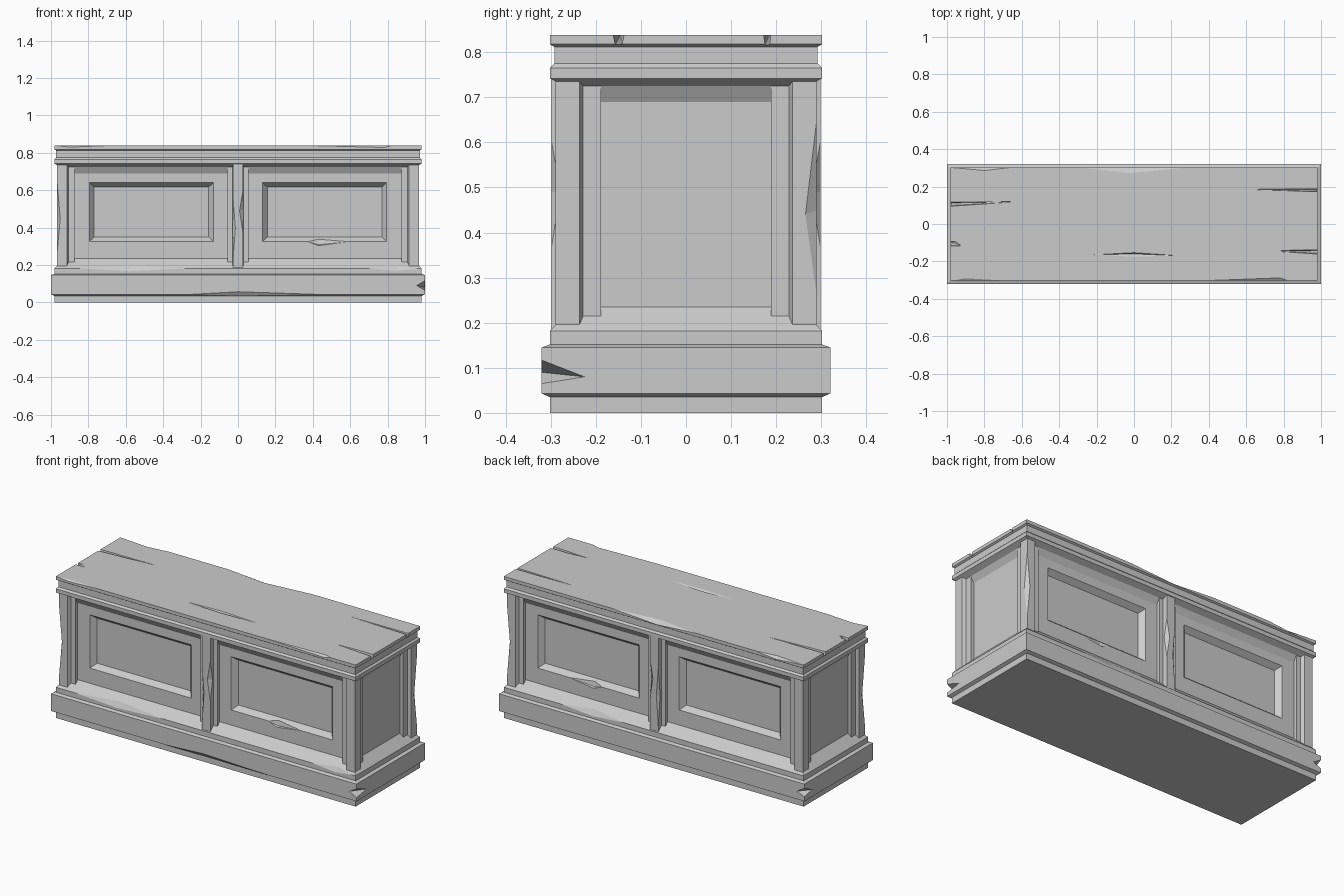
import bpy, bmesh
from mathutils import Vector as V

if "Cube" in bpy.data.objects:
    bpy.data.objects.remove(bpy.data.objects["Cube"])


def loft(name, rings):
    # skin equal-length vertex rings and cap both ends
    bm = bmesh.new()
    rings = [[bm.verts.new(p) for p in ring] for ring in rings]
    n = len(rings[0])
    for a, b in zip(rings, rings[1:]):
        for k in range(n):
            bm.faces.new((a[k], a[(k + 1) % n], b[(k + 1) % n], b[k]))
    bm.faces.new(rings[0])
    bm.faces.new(rings[-1])
    return make_object(name, bm)


def make_object(name, bm):
    bmesh.ops.recalc_face_normals(bm, faces=bm.faces[:])
    mesh = bpy.data.meshes.new(name)
    bm.to_mesh(mesh)
    bm.free()
    ob = bpy.data.objects.new(name, mesh)
    bpy.context.collection.objects.link(ob)
    return ob


def loft_rects(name, profile, hx, hy):
    # stacked rectangles given as (inset, z)
    return loft(name, [[(sx * (hx - i), sy * (hy - i), z)
                        for sx, sy in ((-1, -1), (1, -1), (1, 1), (-1, 1))] for i, z in profile])


def prism(name, outline, z0, z1):
    return loft(name, [[(x, y, z) for x, y in outline] for z in (z0, z1)])


def carve(target, hulls):
    # subtract convex solids, then discard the cutter
    bm = bmesh.new()
    for pts in hulls:
        bmesh.ops.convex_hull(bm, input=[bm.verts.new(p) for p in pts])
    cutter = make_object("cutter", bm)
    cutter.hide_render = True
    mod = target.modifiers.new("carve", 'BOOLEAN')
    mod.operation, mod.solver, mod.object = 'DIFFERENCE', 'EXACT', cutter
    bpy.context.view_layer.objects.active = target
    bpy.ops.object.modifier_apply(modifier=mod.name)
    bpy.data.objects.remove(cutter)


def chip(a, b, p, q):
    # nick on edge a-b reaching to p and q on the two adjoining faces
    a, b, p, q = map(V, (a, b, p, q))
    m = (a + b) / 2
    return [a, b, p, q, m * 2 - (p + q) / 2]


def edge_chip(x0, x1, xm, y, z, dy, dz):
    # nick along an edge that runs in x
    return chip((x0, y, z), (x1, y, z), (xm, y, z + dz), (xm, y + dy[0], z + dy[1]))


def crack(s, length, y, w, y_tip):
    # tapering split running in from an end of the lid
    x = s * 1.0
    return [(x, y - w, .85), (x, y + w, .85), (x, y - w * .5, .815), (x, y + w * .5, .815),
            (s * (.98 - length * .5), y + w * .8, .84), (s * (.98 - length), y_tip, .839)]


def recess(cx, s):
    # tapered sunken panel in the front (s=-1) or back (s=1)
    return [(cx + sx * hx, s * y, .4825 + sz * hz)
            for y, hx, hz in ((.26, .341, .166), (.22, .306, .133))
            for sx in (-1, 1) for sz in (-1, 1)]


# Body: plinth, ledge, recessed walls, cornice and lid
body = loft_rects("chest_body", [
    (.018, 0), (.018, .035), (0, .043), (0, .145), (.018, .152), (.018, .182),
    (.07, .235), (.07, .69), (.05, .725), (.018, .742), (.018, .765), (.028, .775),
    (.028, .812), (.018, .818), (.018, .838)], 1.0, .32)

# Sunken panels
carve(body, [recess(cx, s) for cx in (-.463, .463) for s in (-1, 1)])

# Lid cracks and grooves
carve(body, [
    crack(-1, .37, .105, .014, .12), crack(-1, .06, -.105, .014, -.117),
    crack(1, .38, .18, .010, .185), crack(1, .24, -.15, .015, -.145),
    [(-.24, -.165, .839), (.26, -.17, .839), (0, -.15, .842), (0, -.182, .842), (0, -.16, .829)]])

# Worn edges of lid, ledge, plinth and panel
carve(body, [
    edge_chip(-.28, .28, -.02, .302, .838, (-.03, 0), -.018),
    edge_chip(-.975, -.66, -.8, .302, .838, (-.016, 0), -.014),
    edge_chip(.4, .82, .78, -.302, .838, (.014, 0), -.010),
    edge_chip(-.97, -.7, -.9, -.302, .838, (.012, 0), -.008),
    edge_chip(-.25, .42, 0, -.32, .043, (.015, -.007), .014),
    edge_chip(-.85, -.28, -.58, -.302, .182, (.018, .018), -.016),
    edge_chip(.7, .96, .85, -.302, .182, (.015, .015), -.014),
    edge_chip(.2, .6, .4, .302, .182, (-.02, .02), -.016),
    chip((1, -.32, .065), (1, -.32, .117), (.955, -.32, .09), (1, -.225, .08)),
    chip((-1, .32, .07), (-1, .32, .12), (-.95, .32, .09), (-1, .25, .085)),
    [(.37, -.251, .325), (.6, -.251, .325), (.43, -.256, .3), (.43, -.24, .308), (.43, -.23, .36)],
    [(.37, .251, .325), (.6, .251, .325), (.43, .256, .3), (.43, .24, .308), (.43, .23, .36)]])

# Stepped corner posts
corner = [(.968, .29), (.915, .29), (.905, .27), (.875, .27),
          (.875, .188), (.95, .188), (.95, .228), (.968, .236)]
for sx in (-1, 1):
    for sy in (-1, 1):
        name = ("left" if sx < 0 else "right") + ("_front" if sy < 0 else "_back")
        post = prism(name + "_post", [(sx * x, sy * y) for x, y in corner], .19, .735)
        if sx == sy:
            x, y = .968 * sx, .29 * sy
            carve(post, [chip((x, y, .26), (x, y, .65), (x - .018 * sx, y, .45), (x, y - .025 * sy, .44))])

# Stepped centre posts with worn edges
half = [(.027, .298), (.03, .27), (.055, .27), (.055, .2)]
outline = half + [(-x, y) for x, y in reversed(half)]
for s, name in ((-1, "front"), (1, "back")):
    post = prism(name + "_centre_post", [(x, s * y) for x, y in outline], .175, .741)
    y = .298 * s
    carve(post, [chip((.027, y, .37), (.027, y, .6), (.008, y, .49), (.029, y - .02 * s, .49)),
                 chip((-.027, y, .22), (-.027, y, .56), (-.014, y, .4), (-.0285, y - .015 * s, .4))])
